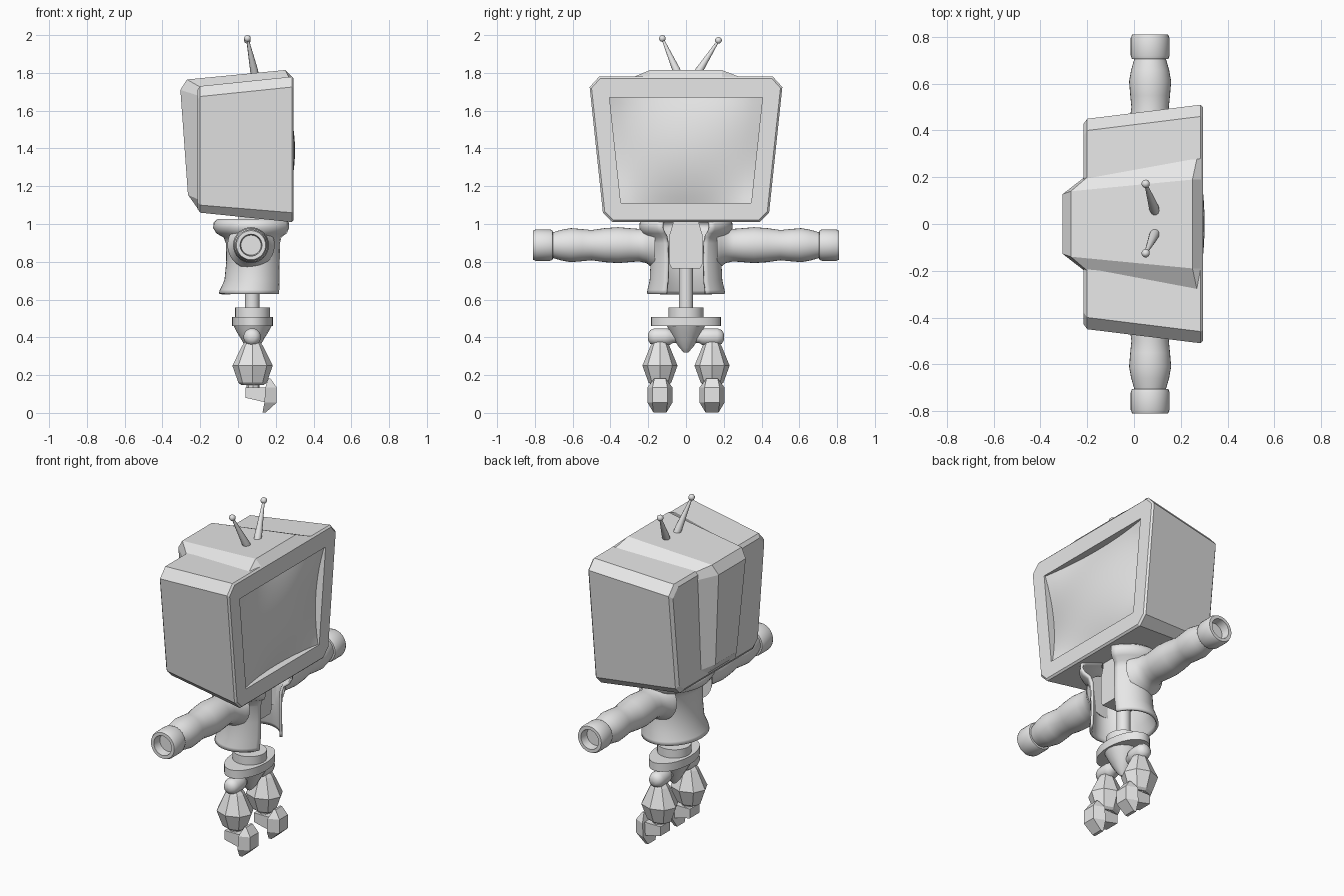
import bpy, bmesh, math
from mathutils import Vector

if "Cube" in bpy.data.objects:
    bpy.data.objects.remove(bpy.data.objects["Cube"], do_unlink=True)

grey = bpy.data.materials.new("light_grey")
grey.use_nodes = True
grey.diffuse_color = (0.8, 0.8, 0.8, 1)
grey.node_tree.nodes["Principled BSDF"].inputs["Base Color"].default_value = (0.8, 0.8, 0.8, 1)


def loft(name, rings, closed=True, caps=(True, True), angle=30):
    """Skin a series of equal-length point rings into one object."""
    bm = bmesh.new()
    rows = [[bm.verts.new(p) for p in ring] for ring in rings]
    n = len(rows[0])
    for a, b in zip(rows, rows[1:]):
        for i in range(n if closed else n - 1):
            j = (i + 1) % n
            bm.faces.new((a[i], a[j], b[j], b[i]))
    for use, row in zip(caps, (rows[0], rows[-1])):
        if use:
            bm.faces.new(row)
    bmesh.ops.remove_doubles(bm, verts=bm.verts, dist=0.0001)
    bmesh.ops.dissolve_degenerate(bm, edges=bm.edges, dist=0.0001)
    bmesh.ops.recalc_face_normals(bm, faces=bm.faces)
    mesh = bpy.data.meshes.new(name)
    bm.to_mesh(mesh)
    bm.free()
    if angle:
        mesh.shade_smooth()
        mesh.set_sharp_from_angle(angle=math.radians(angle))
    mesh.materials.append(grey)
    obj = bpy.data.objects.new(name, mesh)
    bpy.context.collection.objects.link(obj)
    return obj


def ellipse(cx, cy, z, rx, ry, n=32, start=0.0, end=None):
    """Horizontal ring, or an open arc when an end angle is given."""
    step = 2 * math.pi / n if end is None else (end - start) / (n - 1)
    return [(cx + rx * math.cos(start + i * step), cy + ry * math.sin(start + i * step), z)
            for i in range(n)]


def spin(name, start, direction, profile, n=24, angle=40):
    """Revolve (distance, radius) pairs about an axis."""
    axis = Vector(direction).normalized()
    u = axis.orthogonal().normalized()
    v = axis.cross(u)
    rings = [[Vector(start) + axis * d + (u * math.cos(t) + v * math.sin(t)) * max(r, 0.0005)
              for t in (2 * math.pi * i / n for i in range(n))] for d, r in profile]
    return loft(name, rings, angle=angle)


def octagon(x, top_y, top_z, side_y, side_z, low_y, low_z, base_y, base_z):
    half = [(top_y, top_z), (side_y, side_z), (low_y, low_z), (base_y, base_z)]
    return [(x, y, z) for y, z in half] + [(x, -y, z) for y, z in reversed(half)]


# Television housing: tapered chamfered box with a recessed front
loft("television_housing", [
    octagon(-0.215, 0.38, 1.71, 0.43, 1.66, 0.37, 1.115, 0.325, 1.08),
    octagon(-0.2, 0.40, 1.73, 0.45, 1.675, 0.385, 1.10, 0.345, 1.06),
    octagon(0.285, 0.46, 1.78, 0.51, 1.725, 0.44, 1.06, 0.39, 1.01),
    octagon(0.295, 0.455, 1.77, 0.50, 1.72, 0.43, 1.065, 0.385, 1.02),
    octagon(0.295, 0.405, 1.67, 0.405, 1.67, 0.345, 1.11, 0.345, 1.11),
    octagon(0.21, 0.405, 1.67, 0.405, 1.67, 0.345, 1.11, 0.345, 1.11),
], angle=0)

# Bulging glass
N = 16
glass = []
for j in range(N + 1):
    v = 2 * j / N - 1
    row = []
    for i in range(N + 1):
        u = 2 * i / N - 1
        x = 0.302 - 0.05 * (u * u + v * v) + 0.085 * u * u * v * v
        row.append((x, u * (0.375 + 0.03 * v), 1.39 + 0.28 * v))
    glass.append(row)
loft("screen_glass", glass, closed=False, caps=(False, False), angle=60)

# Raised band over the top and back: base and ridge as (x, half width, z)
band = [((0.287, 0.285, 1.778), (0.287, 0.19, 1.778)),
        ((0.27, 0.283, 1.776), (0.25, 0.19, 1.815)),
        ((-0.2, 0.2, 1.725), (-0.27, 0.14, 1.765)),
        ((-0.212, 0.2, 1.68), (-0.305, 0.128, 1.71)),
        ((-0.212, 0.17, 1.13), (-0.265, 0.1, 1.155)),
        ((-0.212, 0.16, 1.08), (-0.215, 0.1, 1.09))]
loft("rear_hump", [[b, r, (r[0], -r[1], r[2]), (b[0], -b[1], b[2])] for b, r in band],
     closed=True, angle=0)

# Antennas with ball tips
for name, base, tip in (("left", (0.09, 0.055, 1.79), (0.05, 0.172, 1.972)),
                        ("right", (0.09, -0.04, 1.79), (0.05, -0.125, 1.982))):
    d = Vector(tip) - Vector(base)
    L = d.length
    ball = [(L - 0.018 * math.cos(t), 0.018 * math.sin(t))
            for t in (math.pi * k / 8 for k in range(2, 9))]
    spin(name + "_antenna", base, d, [(0, 0.02), (0.03, 0.021), (L - 0.016, 0.007)] + ball, 12)

# Open coat: an arc-shaped shell with a flared collar
gap = math.radians(31)
coat_rings = [(0.63, 0.07, 0.165, 0.2), (0.65, 0.073, 0.162, 0.197), (0.7, 0.085, 0.15, 0.185),
              (0.8, 0.09, 0.145, 0.18), (0.9, 0.09, 0.147, 0.185), (0.935, 0.088, 0.16, 0.2),
              (0.955, 0.086, 0.195, 0.225), (0.98, 0.085, 0.21, 0.24), (1.005, 0.085, 0.208, 0.238),
              (1.02, 0.085, 0.19, 0.22), (1.02, 0.085, 0.1, 0.12)]
coat = loft("coat", [ellipse(cx, 0, z, rx, ry, 40, gap, 2 * math.pi - gap)
                     for z, cx, rx, ry in coat_rings], closed=False, caps=(False, False), angle=50)
shell = coat.modifiers.new("thickness", "SOLIDIFY")
shell.thickness = 0.015
shell.offset = 0

# Neck block and spine rod
loft("neck_block", [[(x, y, z) for x, y in ((0.0, -w), (0.16, -w), (0.16, w), (0.0, w))]
                    for z, w in ((0.765, 0.075), (0.79, 0.088), (0.94, 0.088), (1.0, 0.07), (1.06, 0.07))],
     angle=0)
spin("spine_rod", (0.075, 0, 0.54), (0, 0, 1), [(0, 0.038), (0.3, 0.038)])

# Pelvis: ring, oval plate and tapering keel
spin("waist_ring", (0.077, 0, 0.505), (0, 0, 1), [(0, 0.093), (0.053, 0.093)])
loft("pelvis_plate", [ellipse(0.077, 0, z, 0.108, 0.185) for z in (0.46, 0.508)])
loft("pelvis_keel", [ellipse(0.077, 0, z, rx, ry, 16) for z, rx, ry in
                     ((0.46, 0.1, 0.1), (0.43, 0.085, 0.085), (0.39, 0.06, 0.065),
                      (0.345, 0.035, 0.035), (0.32, 0.012, 0.012))])

arm_profile = [(0.165, 0.125), (0.185, 0.115), (0.21, 0.095), (0.25, 0.086), (0.3, 0.09), (0.36, 0.095),
               (0.43, 0.09), (0.5, 0.08), (0.55, 0.085), (0.61, 0.09), (0.66, 0.081), (0.705, 0.068),
               (0.706, 0.078), (0.72, 0.083), (0.795, 0.083), (0.81, 0.077), (0.81, 0.058),
               (0.76, 0.053), (0.76, 0)]
hip_profile = [(0.03, 0.03), (0.07, 0.032), (0.085, 0.042), (0.11, 0.046), (0.165, 0.046),
               (0.19, 0.036), (0.2, 0.018), (0.202, 0)]
leg_profile = [(0.375, 0.04, 0.04), (0.355, 0.055, 0.05), (0.25, 0.107, 0.093),
               (0.16, 0.075, 0.06), (0.148, 0.06, 0.045)]

for side, s in (("left", 1), ("right", -1)):
    # Arm with a hollow cuff, and hip joint
    spin(side + "_arm", (0.069, 0, 0.888), (0, s, 0), arm_profile, 32)
    spin(side + "_hip", (0.075, 0, 0.402), (0, s, 0), hip_profile)
    # Faceted leg
    y0 = 0.138 * s
    loft(side + "_leg", [ellipse(0.077, y0, z, rx, ry, 8) for z, rx, ry in leg_profile], angle=0)
    spin(side + "_ankle", (0.08, y0, 0.12), (0, 0, 1), [(0, 0.035), (0.04, 0.035)], 8)
    # Foot: heel block and toe cap
    loft(side + "_heel", [[(x, y0 - 0.045, low), (x, y0 + 0.045, low),
                           (x, y0 + 0.045, 0.135), (x, y0 - 0.045, 0.135)]
                          for x, low in ((0.04, 0.08), (0.17, 0.05))], angle=0)
    loft(side + "_toe", [[(a, y0 - w, z), (b, y0 - w * k, z), (b, y0 + w * k, z), (a, y0 + w, z)]
                         for z, a, b, w, k in ((0.182, 0.16, 0.172, 0.03, 1), (0.135, 0.145, 0.205, 0.066, 0.6),
                                               (0.055, 0.14, 0.205, 0.066, 0.6), (0.003, 0.13, 0.148, 0.035, 1))],
         angle=0)
